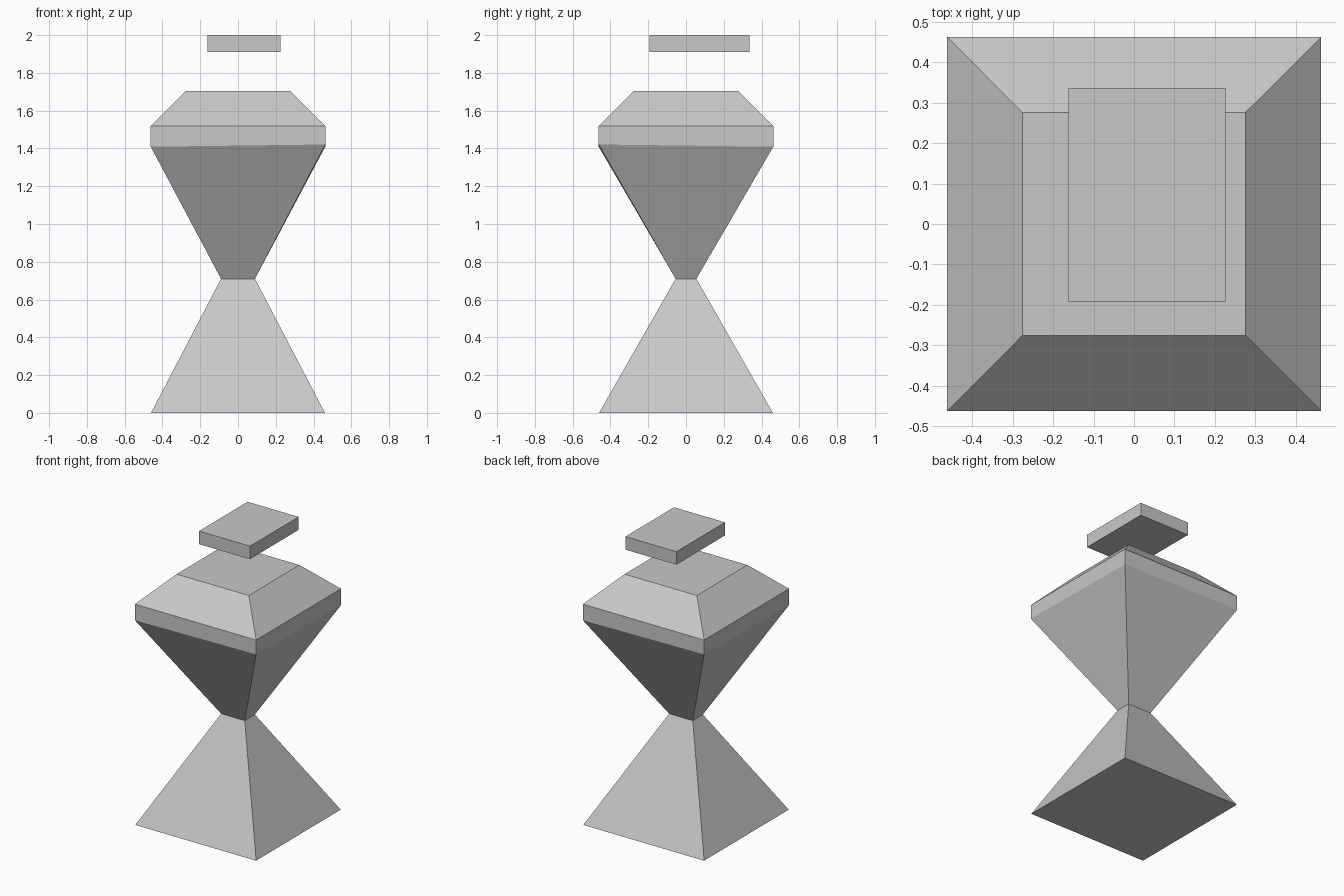
import bpy
import bmesh

default = bpy.data.objects.get("Cube")
if default:
    bpy.data.objects.remove(default, do_unlink=True)

# Single plain stone colour
COLOR = (0.58, 0.58, 0.58, 1.0)
stone = bpy.data.materials.new("light_grey_stone")
stone.use_nodes = True
stone.diffuse_color = COLOR
stone.node_tree.nodes["Principled BSDF"].inputs["Base Color"].default_value = COLOR

CORNERS = [(-1, -1), (1, -1), (1, 1), (-1, 1)]


def loft(name, rings, bottom=True, top=True, center=(0, 0)):
    """Stack rectangular rings (half_x, half_y, z, corner_tilt) into a flat-sided solid."""
    bm = bmesh.new()
    loops = [[bm.verts.new((center[0] + sx * hx, center[1] + sy * hy, z + sx * sy * -tilt))
              for sx, sy in CORNERS] for hx, hy, z, tilt in rings]
    for low, high in zip(loops, loops[1:]):
        for i in range(4):
            j = (i + 1) % 4
            bm.faces.new((low[i], low[j], high[j], high[i]))
    if bottom:
        bm.faces.new(loops[0][::-1])
    if top:
        bm.faces.new(loops[-1])
    mesh = bpy.data.meshes.new(name)
    bm.to_mesh(mesh)
    bm.free()
    mesh.materials.append(stone)
    obj = bpy.data.objects.new(name, mesh)
    bpy.context.collection.objects.link(obj)
    return obj


# Shared rings where the parts meet
WAIST = (0.09, 0.055, 0.71, 0)
RIM = (0.462, 0.462, 1.415, 0.006)

# Tapered base, flaring bowl, bevelled cap with its vertical band
loft("pyramid_base", [(0.46, 0.46, 0, 0), WAIST], top=False)
loft("flared_bowl", [WAIST, RIM], bottom=False, top=False)
loft("bevelled_cap", [RIM, (0.462, 0.462, 1.52, 0), (0.275, 0.275, 1.705, 0)], bottom=False)

# Off-centre slab floating above the cap
loft("floating_slab", [(0.194, 0.264, 1.91, 0), (0.194, 0.264, 2.0, 0)], center=(0.032, 0.072))
